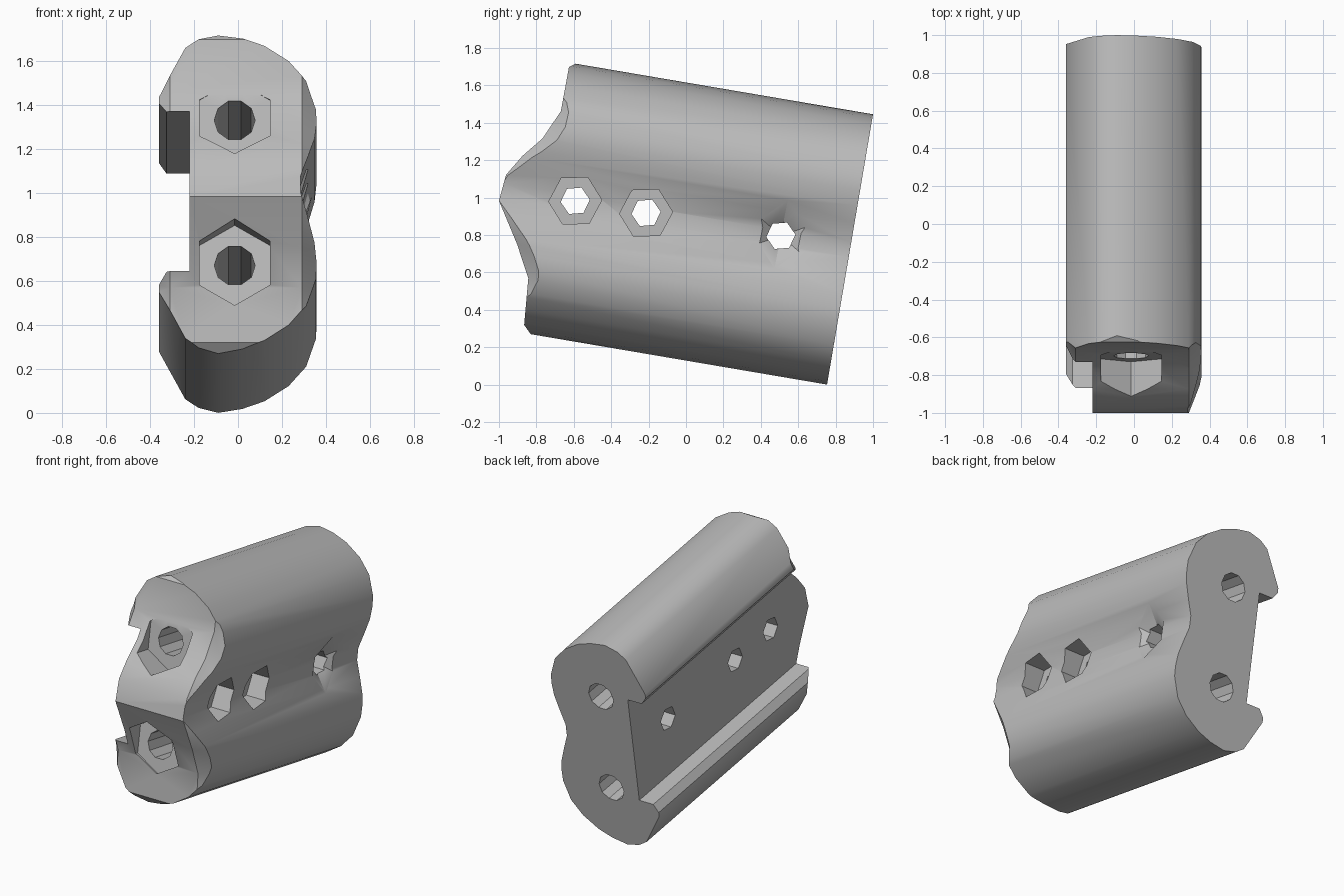
import bpy, bmesh, math
from mathutils import Matrix, Vector

if "Cube" in bpy.data.objects:
    bpy.data.objects.remove(bpy.data.objects["Cube"], do_unlink=True)

TILT = math.radians(-9.65)

grey = bpy.data.materials.new("plain_grey")
grey.use_nodes = True
COLOUR = (0.5, 0.5, 0.5, 1)
grey.diffuse_color = COLOUR
grey.node_tree.nodes["Principled BSDF"].inputs["Base Color"].default_value = COLOUR


def loft(name, rings):
    """Solid through matching rings of points, capped at both ends."""
    bm = bmesh.new()
    loops = [[bm.verts.new(p) for p in ring] for ring in rings]
    n = len(loops[0])
    for a, b in zip(loops, loops[1:]):
        for i in range(n):
            j = (i + 1) % n
            bm.faces.new((a[i], a[j], b[j], b[i]))
    bm.faces.new(loops[0][::-1])
    bm.faces.new(loops[-1])
    bmesh.ops.recalc_face_normals(bm, faces=bm.faces)
    mesh = bpy.data.meshes.new(name)
    bm.to_mesh(mesh)
    bm.free()
    mesh.materials.append(grey)
    obj = bpy.data.objects.new(name, mesh)
    bpy.context.collection.objects.link(obj)
    return obj


def ring(axis, at, centre, radius, sides, start=0.0):
    """Polygon around the x or y axis; centre is (y, z) or (x, z)."""
    pts = []
    for i in range(sides):
        a = start + math.tau * i / sides
        p, q = centre[0] + radius * math.cos(a), centre[1] + radius * math.sin(a)
        pts.append((at, p, q) if axis == "x" else (p, at, q))
    return pts


def prism(name, axis, start, end, centre, r1, r2, sides, turn=0.0):
    return loft(name, [ring(axis, start, centre, r1, sides, turn),
                       ring(axis, end, centre, r2, sides, turn)])


# Body: symmetric two-lobed section with a waist on one side, a channel on the other
half = [(0.285, 0.04), (0.318, 0.14), (0.348, 0.24), (0.357, 0.32), (0.355, 0.39),
        (0.31, 0.52), (0.23, 0.61), (0.12, 0.68), (0.02, 0.715), (-0.09, 0.733),
        (-0.18, 0.71), (-0.24, 0.67), (-0.36, 0.45), (-0.36, 0.42), (-0.325, 0.37),
        (-0.22, 0.37)]
section = half + [(x, -z) for x, z in reversed(half)]
body = loft("clamp_body", [[(x, y, z) for x, z in section] for y in (-2.1, 0)])

# Front shape: central ridge, flat ends, chamfered at both sides
front = [(-1.59, 0.75), (-1.645, 0.71), (-1.648, 0.47), (-1.72, 0.31), (-1.81, 0.2),
         (-1.88, 0.085), (-1.894, -0.058), (-1.76, -0.27), (-1.67, -0.44),
         (-1.65, -0.69), (-1.59, -0.75)]


def front_ring(x, back):
    nose = [(x, y + back, z) for y, z in front]
    return nose + [(x, 0.5, -0.9), (x, 0.5, 0.9)]


envelope = loft("front_envelope", [front_ring(-0.38, 0.08), front_ring(-0.31, 0),
                                   front_ring(0.29, 0), front_ring(0.37, 0.09)])
cutters = [(envelope, "INTERSECT")]

# Long bores with hexagonal pockets at the front
for z in (0.335, -0.335):
    c = (-0.015, z)
    cutters += [(prism("bore", "y", -2.2, 0.3, c, 0.093, 0.093, 10), "DIFFERENCE"),
                (prism("front_pocket", "y", -2.2, -1.655, c, 0.185, 0.185, 6, math.pi / 6),
                 "DIFFERENCE")]

# Cross holes with nut pockets, and one countersunk hole
for y in (-1.492, -1.108, -0.377):
    cutters.append((prism("cross_hole", "x", -0.5, 0.5, (y, 0.01), 0.078, 0.078, 6, 0.25),
                    "DIFFERENCE"))
for y in (-1.492, -1.108):
    cutters.append((prism("nut_pocket", "x", 0.16, 0.5, (y, 0.01), 0.142, 0.142, 6, 0.2),
                    "DIFFERENCE"))
cutters.append((prism("countersink", "x", 0.25, 0.37, (-0.377, 0.01), 0.07, 0.24, 6, 0.5),
                "DIFFERENCE"))

for cutter, mode in cutters:
    cutter.hide_render = True
    mod = body.modifiers.new(cutter.name, "BOOLEAN")
    mod.object = cutter
    mod.operation = mode
    mod.solver = "EXACT"

# Bake the cuts, tip the body into place and smooth it
deps = bpy.context.evaluated_depsgraph_get()
mesh = bpy.data.meshes.new_from_object(body.evaluated_get(deps))
body.modifiers.clear()
body.data = mesh
for cutter, _ in cutters:
    bpy.data.objects.remove(cutter, do_unlink=True)
mesh.transform(Matrix.Translation(Vector((0, 0.877, 0.723))) @ Matrix.Rotation(TILT, 4, "X"))
mesh.materials.clear()
mesh.materials.append(grey)
for poly in mesh.polygons:
    poly.material_index = 0
bpy.ops.object.select_all(action="DESELECT")
body.select_set(True)
bpy.context.view_layer.objects.active = body
bpy.ops.object.shade_smooth_by_angle(angle=math.radians(31))
